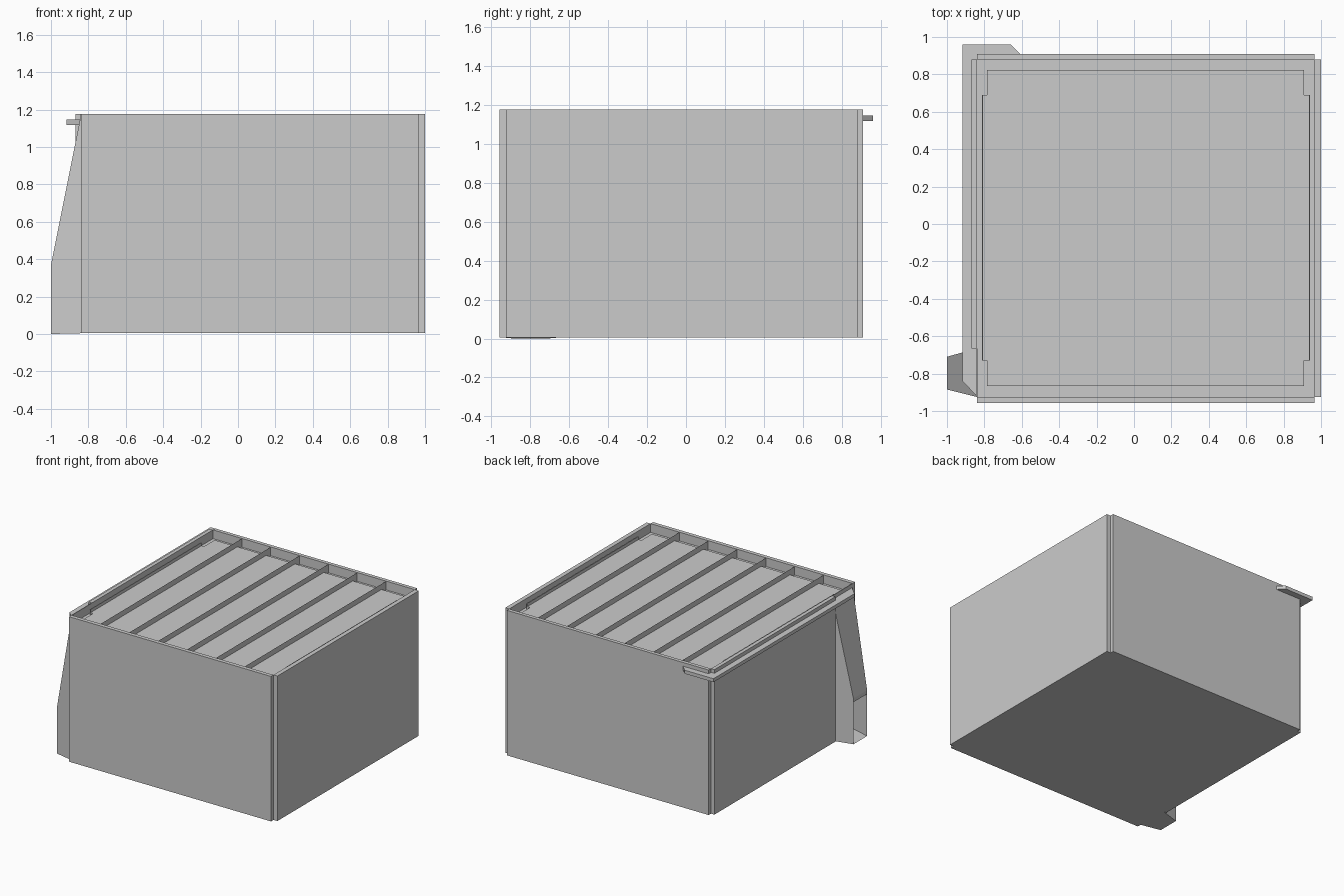
import bpy, bmesh

if "Cube" in bpy.data.objects:
    bpy.data.objects.remove(bpy.data.objects["Cube"])


def mesh(name, verts, faces):
    me = bpy.data.meshes.new(name)
    me.from_pydata(verts, [], faces)
    me.update()
    ob = bpy.data.objects.new(name, me)
    bpy.context.collection.objects.link(ob)
    return ob


def prism(name, outline, z0, z1):
    n = len(outline)
    verts = [(x, y, z) for z in (z0, z1) for x, y in outline]
    faces = [tuple(range(n))[::-1], tuple(range(n, 2 * n))]
    faces += [(i, (i + 1) % n, (i + 1) % n + n, i + n) for i in range(n)]
    ob = mesh(name, verts, faces)
    bm = bmesh.new()
    bm.from_mesh(ob.data)
    bmesh.ops.recalc_face_normals(bm, faces=bm.faces)
    bm.to_mesh(ob.data)
    bm.free()
    return ob


def box(name, x0, x1, y0, y1, z0, z1):
    return prism(name, [(x0, y0), (x1, y0), (x1, y1), (x0, y1)], z0, z1)


BASE, LEDGE, ROOF, TOP = 0.004, 1.105, 1.13, 1.176

# Body with a raised roof panel inside the rim, widened along both sides
box("body", -0.84, 0.965, -0.925, 0.88, BASE, LEDGE)
prism("roof_panel", [(-0.785, -0.865), (0.91, -0.865), (0.91, -0.73), (0.938, -0.73),
                     (0.938, 0.69), (0.91, 0.69), (0.91, 0.823), (-0.785, 0.823),
                     (-0.785, 0.69), (-0.811, 0.69), (-0.811, -0.73), (-0.785, -0.73)],
      LEDGE - 0.01, ROOF)

# Outer wall slabs, leaving notched corners
box("front_wall", -0.84, 0.965, -0.957, -0.925, BASE, TOP)
box("back_wall", -0.84, 0.965, 0.88, 0.91, BASE, TOP)
box("right_wall", 0.965, 1.0, -0.925, 0.88, BASE, TOP)
box("left_wall", -0.87, -0.84, -0.665, 0.88, BASE, TOP)
box("left_wall_front", -0.844, -0.838, -0.925, -0.665, LEDGE, TOP)

# Roof ribs are thin sheets running front to back
for i in range(1, 7):
    x = -0.84 + 1.805 * i / 7
    mesh(f"roof_rib_{i}", [(x, -0.925, LEDGE), (x, 0.88, LEDGE),
                           (x, 0.88, TOP - 0.002), (x, -0.925, TOP - 0.002)], [(0, 1, 2, 3)])

# Thin rails along the two sides of the roof panel
for side, x in (("left", -0.811), ("right", 0.938)):
    box(f"{side}_rail", x - 0.003, x + 0.003, -0.73, 0.69, LEDGE, 1.155)

# Gutter strip wrapping the left side and back corner
prism("gutter", [(-0.918, 0.96), (-0.66, 0.96), (-0.61, 0.91), (-0.84, 0.91),
                 (-0.84, -0.92), (-0.918, -0.84)], 1.118, 1.146)

# Tapered side chute, open at its outlet
mesh("side_chute",
     [(-0.84, -0.925, BASE), (-0.84, -0.665, BASE), (-1, -0.71, 0), (-1, -0.885, 0),
      (-0.84, -0.925, 1.17), (-0.84, -0.665, 1.17), (-1, -0.71, 0.37), (-1, -0.885, 0.37),
      (-1, -0.71, 0.34), (-1, -0.885, 0.34)],
     [(0, 1, 2, 3), (1, 5, 6, 8, 2), (0, 3, 9, 7, 4), (4, 7, 6, 5), (7, 9, 8, 6)])
